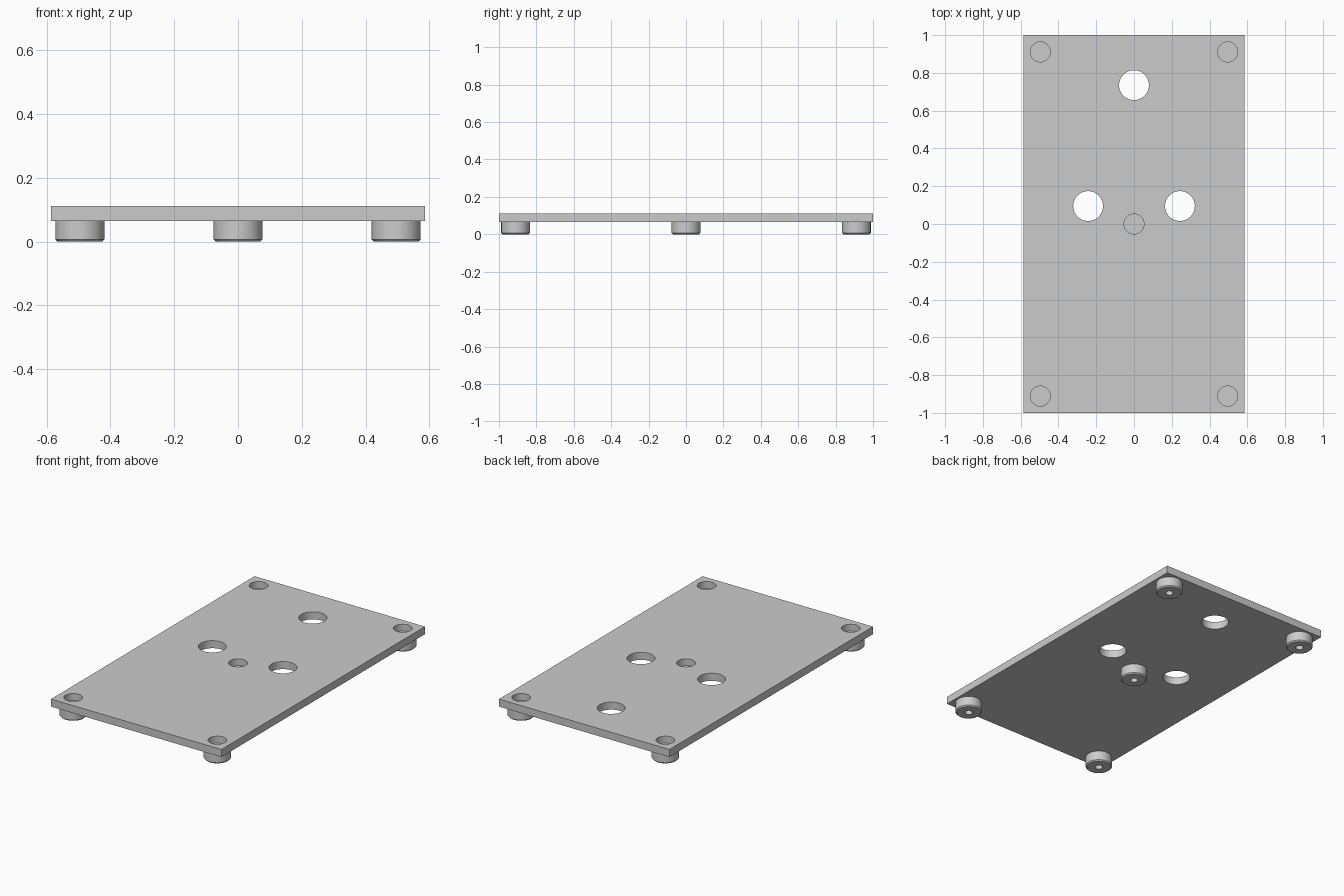
import bpy
import bmesh
from math import pi, cos, sin, radians

cube = bpy.data.objects.get("Cube")
if cube:
    bpy.data.objects.remove(cube, do_unlink=True)

# Single grey finish
GREY = (0.6, 0.6, 0.6, 1)
grey = bpy.data.materials.new("light grey")
grey.use_nodes = True
grey.diffuse_color = GREY
grey.node_tree.nodes["Principled BSDF"].inputs["Base Color"].default_value = GREY

HALF_X, HALF_Y = 0.586, 1.0
BOTTOM, TOP = 0.065, 0.112
SIDES = 48
FEET = [(x, y) for x in (-0.496, 0.496) for y in (-0.911, 0.911)] + [(0, 0)]
LARGE_HOLES = [(-0.243, 0.095), (0.243, 0.095), (0, 0.735)]


def finish(obj, smooth=True):
    """Apply the material and smooth shading with sharp edges."""
    obj.data.materials.append(grey)
    if smooth:
        bpy.ops.object.select_all(action='DESELECT')
        obj.select_set(True)
        bpy.context.view_layer.objects.active = obj
        bpy.ops.object.shade_smooth_by_angle(angle=radians(30))


def new_object(name, bm):
    mesh = bpy.data.meshes.new(name)
    bm.to_mesh(mesh)
    bm.free()
    obj = bpy.data.objects.new(name, mesh)
    bpy.context.collection.objects.link(obj)
    return obj


def loop(bm, points):
    """Closed loop of edges at the underside of the plate."""
    verts = [bm.verts.new((x, y, BOTTOM)) for x, y in points]
    return [bm.edges.new((a, b)) for a, b in zip(verts, verts[1:] + verts[:1])]


def circle(x, y, r):
    return [(x + r * cos(2 * pi * i / SIDES), y + r * sin(2 * pi * i / SIDES))
            for i in range(SIDES)]


def lathe(name, profile, x, y):
    """Turn a radius/height profile around a vertical axis."""
    bm = bmesh.new()
    verts = [bm.verts.new((r, 0, z)) for r, z in profile]
    edges = [bm.edges.new(pair) for pair in zip(verts, verts[1:])]
    bmesh.ops.spin(bm, geom=verts + edges, cent=(0, 0, 0), axis=(0, 0, 1),
                   angle=2 * pi, steps=SIDES)
    bmesh.ops.remove_doubles(bm, verts=bm.verts, dist=0.0001)
    bmesh.ops.recalc_face_normals(bm, faces=bm.faces)
    obj = new_object(name, bm)
    obj.location = (x, y, 0)
    finish(obj)


# Flat plate, its outline and holes filled and extruded
bm = bmesh.new()
edges = loop(bm, [(-HALF_X, -HALF_Y), (HALF_X, -HALF_Y),
                  (HALF_X, HALF_Y), (-HALF_X, HALF_Y)])
for x, y in LARGE_HOLES:
    edges += loop(bm, circle(x, y, 0.079))
for x, y in FEET:
    edges += loop(bm, circle(x, y, 0.053))
bmesh.ops.triangle_fill(bm, edges=edges, use_beauty=True, normal=(0, 0, 1))
bmesh.ops.dissolve_limit(bm, angle_limit=0.01, verts=[], edges=bm.edges)
grown = bmesh.ops.extrude_face_region(bm, geom=bm.faces[:], use_keep_orig=True)
bmesh.ops.translate(bm, vec=(0, 0, TOP - BOTTOM),
                    verts=[g for g in grown["geom"] if isinstance(g, bmesh.types.BMVert)])
bmesh.ops.recalc_face_normals(bm, faces=bm.faces)
finish(new_object("base_plate", bm))

# Round feet: chamfered rim, blind hole below, raised stud in the plate hole
FOOT = [(0, 0.05), (0.022, 0.05), (0.022, 0), (0.070, 0), (0.077, 0.007),
        (0.077, BOTTOM), (0.048, BOTTOM), (0.048, 0.072), (0, 0.072)]
for i, (x, y) in enumerate(FEET):
    lathe("center_foot" if (x, y) == (0, 0) else f"corner_foot_{i + 1}", FOOT, x, y)
